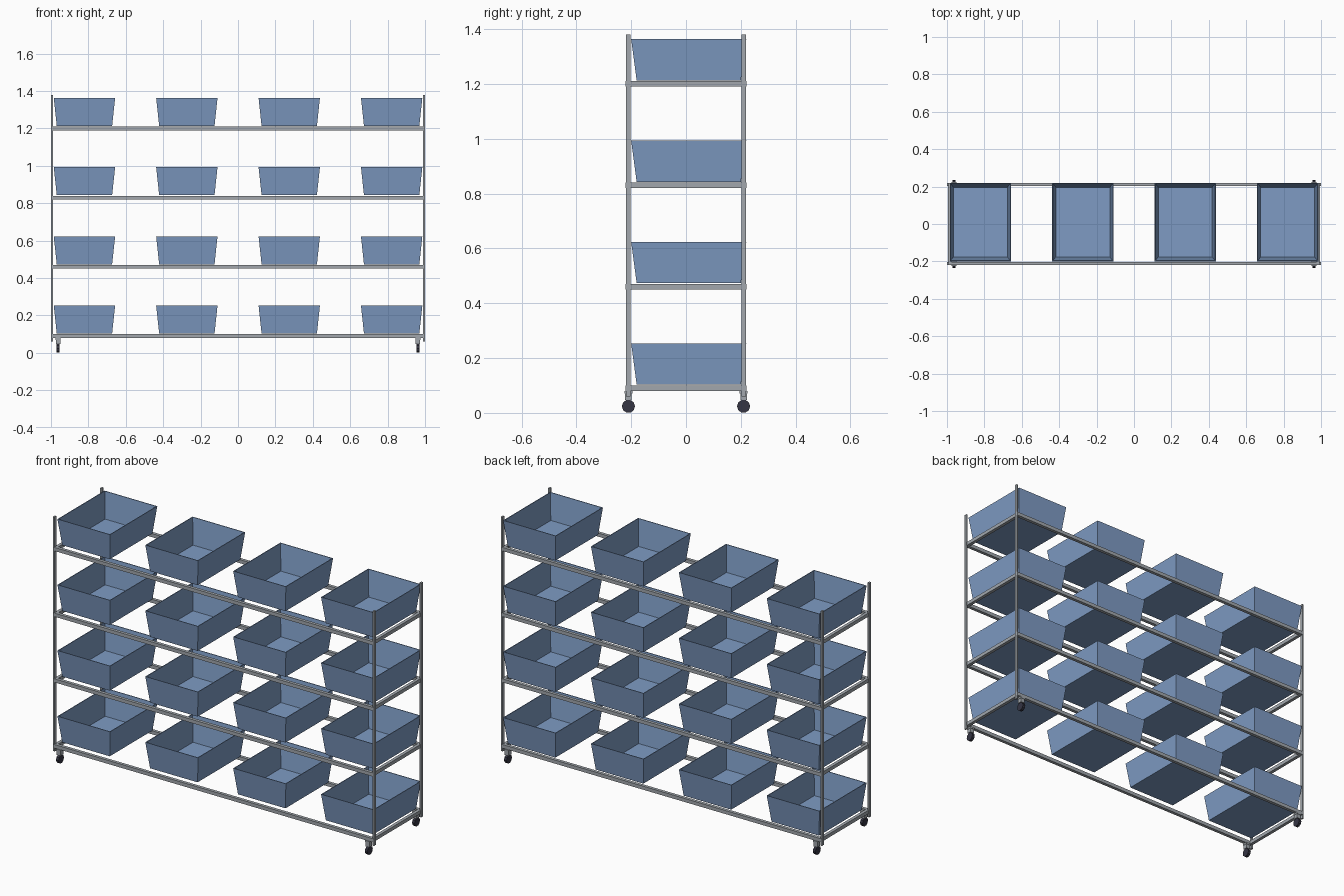
import bpy, bmesh
from mathutils import Matrix, Vector

cube = bpy.data.objects.get("Cube")
if cube:
    bpy.data.objects.remove(cube, do_unlink=True)


def material(name, rgb):
    m = bpy.data.materials.new(name)
    m.use_nodes = True
    m.diffuse_color = (*rgb, 1)
    m.node_tree.nodes["Principled BSDF"].inputs["Base Color"].default_value = (*rgb, 1)
    return m


STEEL = material("grey steel", (0.36, 0.39, 0.42))
BLUE = material("blue plastic", (0.21, 0.33, 0.55))
RUBBER = material("dark rubber", (0.035, 0.035, 0.055))


def finish(name, bm, mat):
    bmesh.ops.recalc_face_normals(bm, faces=bm.faces)
    mesh = bpy.data.meshes.new(name)
    bm.to_mesh(mesh)
    bm.free()
    mesh.materials.append(mat)
    obj = bpy.data.objects.new(name, mesh)
    bpy.context.collection.objects.link(obj)
    return obj


def box(name, lo, hi, mat):
    lo, hi = Vector(lo), Vector(hi)
    bm = bmesh.new()
    bmesh.ops.create_cube(bm, size=1, matrix=Matrix.Translation((lo + hi) / 2)
                          @ Matrix.Diagonal((*(hi - lo), 1)))
    return finish(name, bm, mat)


def cylinder(name, centre, radius, width, sides, mat):
    bm = bmesh.new()
    bmesh.ops.create_cone(bm, cap_ends=True, segments=sides, radius1=radius, radius2=radius,
                          depth=width, matrix=Matrix.Translation(centre)
                          @ Matrix.Rotation(1.5708, 4, 'Y'))
    return finish(name, bm, mat)


def tapered_bin(name, x, z):
    # open tray: wide rim, narrower floor, thin walls
    bm = bmesh.new()
    loops = []
    wall = 0.004
    for hx, hy, h in ((0.148, 0.19, 0), (0.164, 0.21, 0.15),
                      (0.164 - wall, 0.21 - wall, 0.15), (0.148 - wall, 0.19 - wall, wall)):
        loops.append([bm.verts.new((x + sx * hx, 0.01 + sy * hy, z + h))
                      for sx, sy in ((-1, -1), (1, -1), (1, 1), (-1, 1))])
    for a, b in zip(loops, loops[1:]):
        for i in range(4):
            j = (i + 1) % 4
            bm.faces.new((a[i], a[j], b[j], b[i]))
    bm.faces.new(loops[0])
    bm.faces.new(loops[-1])
    return finish(name, bm, BLUE)


# shelves: long rails, end rails and four bins on each level
for level in range(4):
    z = 0.08 + 0.37 * level
    for side, y in (("front", -0.211), ("back", 0.211)):
        box(f"{side}_rail_{level}", (-0.998, y - 0.009, z), (0.998, y + 0.009, z + 0.02), STEEL)
    for side, x in (("right", -0.986), ("left", 0.986)):
        box(f"{side}_end_rail_{level}", (x - 0.009, -0.203, z), (x + 0.009, 0.203, z + 0.02), STEEL)
    for n in range(4):
        tapered_bin(f"bin_{level}_{n}", -0.821 + 0.5475 * n, z + 0.023)

# corner posts and casters
for side, sx in (("right", -1), ("left", 1)):
    for end, sy in (("front", -1), ("back", 1)):
        tag = f"{end}_{side}"
        x, y = 0.995 * sx, 0.21 * sy
        box(f"{tag}_post", (x - 0.005, y - 0.008, 0.06), (x + 0.005, y + 0.008, 1.38), STEEL)
        cx = 0.962 * sx
        box(f"{tag}_caster_plate", (cx - 0.014, y - 0.014, 0.07), (cx + 0.014, y + 0.014, 0.08), STEEL)
        box(f"{tag}_caster_fork", (cx - 0.012, y - 0.012, 0.047), (cx + 0.012, y + 0.012, 0.07), STEEL)
        cylinder(f"{tag}_wheel", (cx, y, 0.024), 0.024, 0.016, 10, RUBBER)
